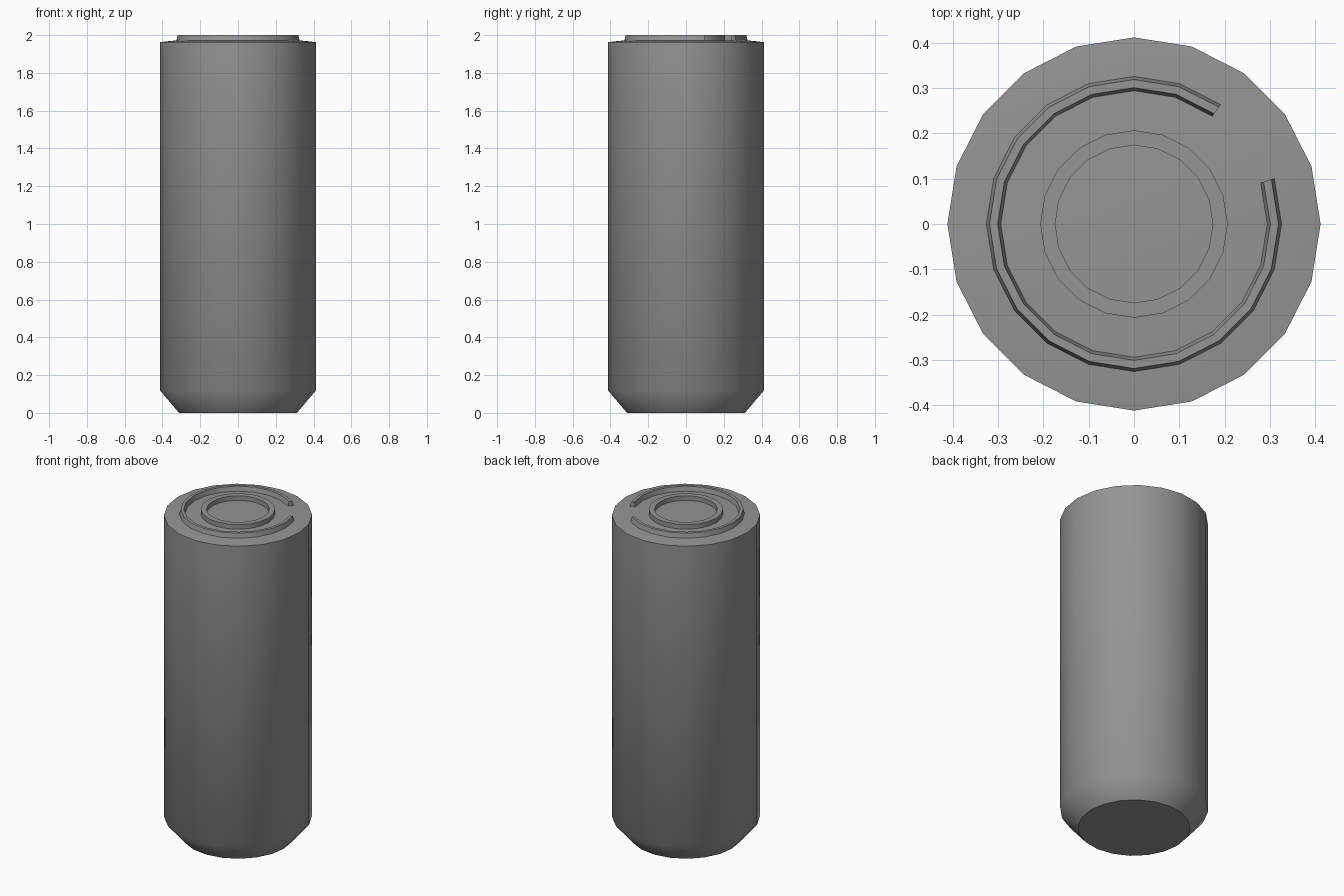
import bpy
import bmesh
from math import sin, cos, tau, radians

cube = bpy.data.objects.get("Cube")
if cube:
    bpy.data.objects.remove(cube, do_unlink=True)

SIDES = 20
RIM, DECK, TOP = 1.963, 1.972, 2.0

# One plain grey for the whole model
grey = bpy.data.materials.new("plain_grey")
grey.use_nodes = True
colour = (0.3, 0.3, 0.3, 1)
grey.diffuse_color = colour
grey.node_tree.nodes["Principled BSDF"].inputs["Base Color"].default_value = colour


def lathe(name, profile, first=0, steps=SIDES, closed_profile=False):
    """Turn (radius, z) points around z; a partial turn gets end caps."""
    bm = bmesh.new()
    full = steps == SIDES
    rings = []
    for i in range(first, first + steps + (not full)):
        a = tau * i / SIDES
        rings.append([bm.verts.new((r * cos(a), r * sin(a), z)) for r, z in profile])
    pairs = list(zip(rings, rings[1:]))
    if full:
        pairs.append((rings[-1], rings[0]))
    n = len(profile)
    for a, b in pairs:
        for j in range(n if closed_profile else n - 1):
            k = (j + 1) % n
            bm.faces.new((a[j], b[j], b[k], a[k]))
    if not closed_profile:
        bm.faces.new([r[0] for r in reversed(rings)])
        bm.faces.new([r[-1] for r in rings])
    elif not full:
        bm.faces.new(rings[0])
        bm.faces.new(rings[-1][::-1])
    bmesh.ops.recalc_face_normals(bm, faces=bm.faces)
    mesh = bpy.data.meshes.new(name)
    bm.to_mesh(mesh)
    bm.free()
    mesh.materials.append(grey)
    obj = bpy.data.objects.new(name, mesh)
    bpy.context.collection.objects.link(obj)
    bpy.ops.object.select_all(action="DESELECT")
    obj.select_set(True)
    bpy.context.view_layer.objects.active = obj
    bpy.ops.object.shade_smooth_by_angle(angle=radians(50))
    return obj


# Cylinder body with a tapered foot and a slightly crowned top
lathe("body", [(0.312, 0), (0.412, 0.118), (0.412, RIM), (0.328, DECK)])

# Raised ring in the middle of the top
lathe("centre_ring", [(0.207, DECK - 0.01), (0.207, TOP), (0.174, TOP),
                      (0.174, DECK - 0.01)], closed_profile=True)

# Open outer ring with sloped walls; the gap spans two segments
lathe("open_ring", [(0.327, DECK - 0.005), (0.319, TOP), (0.301, TOP),
                    (0.293, DECK - 0.005)], first=3, steps=SIDES - 2,
      closed_profile=True)
